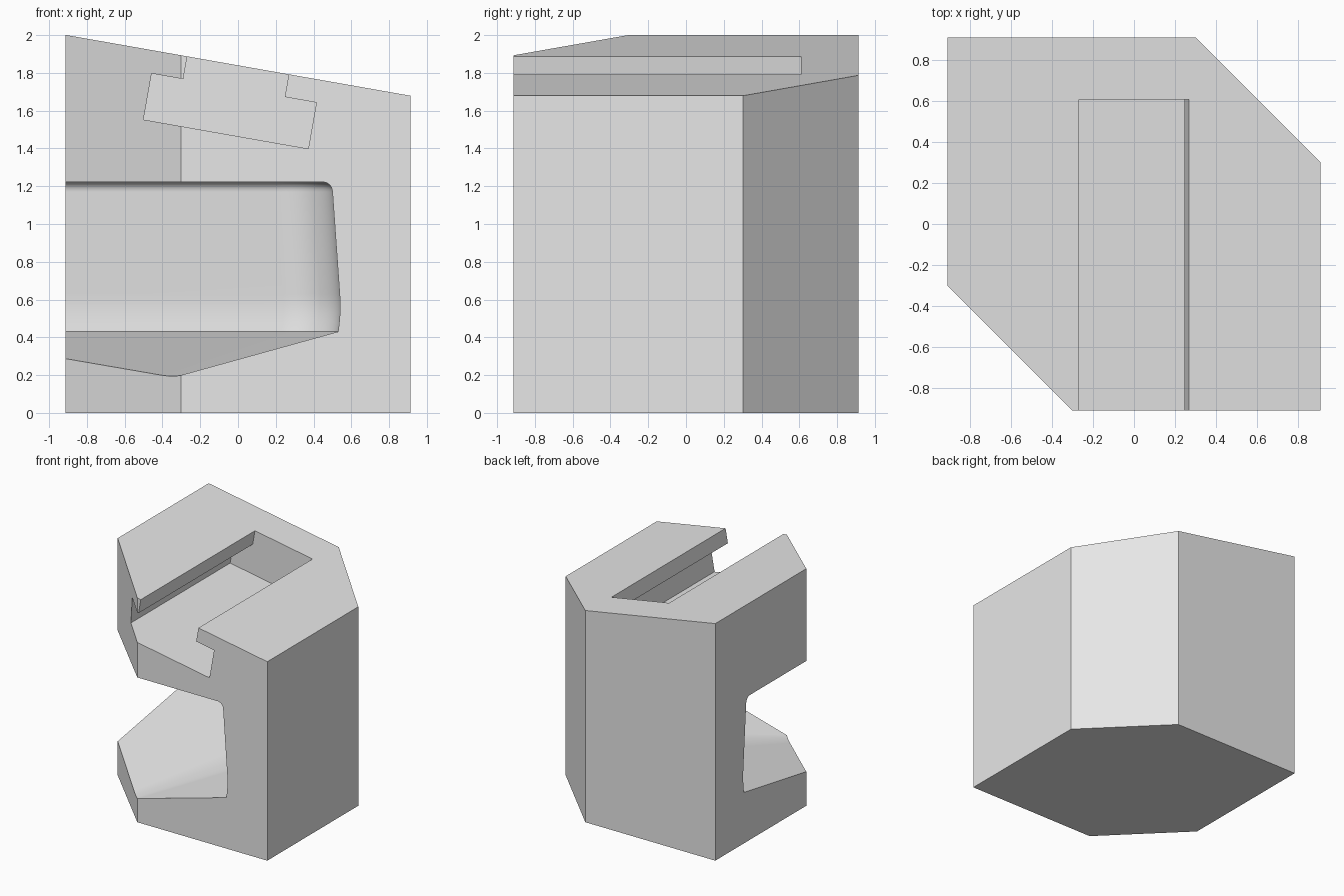
import bpy, bmesh, math

cube = bpy.data.objects.get("Cube")
if cube:
    bpy.data.objects.remove(cube, do_unlink=True)

grey = bpy.data.materials.new("plain_grey")
grey.use_nodes = True
grey.diffuse_color = (0.8, 0.8, 0.8, 1)
grey.node_tree.nodes["Principled BSDF"].inputs["Base Color"].default_value = (0.8, 0.8, 0.8, 1)

HALF, CHAMFER = 0.912, 0.302
TILT = math.radians(10)


def loft(name, loops):
    """Closed solid through a stack of equal-length loops."""
    bm = bmesh.new()
    rings = [[bm.verts.new(p) for p in loop] for loop in loops]
    for a, b in zip(rings, rings[1:]):
        for i in range(len(a)):
            j = (i + 1) % len(a)
            bm.faces.new((a[i], a[j], b[j], b[i]))
    bm.faces.new(rings[0][::-1])
    bm.faces.new(rings[-1])
    bmesh.ops.recalc_face_normals(bm, faces=bm.faces)
    mesh = bpy.data.meshes.new(name)
    bm.to_mesh(mesh)
    bm.free()
    mesh.materials.append(grey)
    obj = bpy.data.objects.new(name, mesh)
    bpy.context.collection.objects.link(obj)
    return obj


def cut(target, cutter):
    """Subtract the cutter, then discard it."""
    mod = target.modifiers.new("cut", "BOOLEAN")
    mod.operation, mod.solver, mod.object = "DIFFERENCE", "EXACT", cutter
    bpy.context.view_layer.objects.active = target
    bpy.ops.object.modifier_apply(modifier=mod.name)
    bpy.data.objects.remove(cutter, do_unlink=True)


# Block with two chamfered corners and a sloping top
H, C = HALF, CHAMFER
plan = [(-H, H), (-H, -C), (-C, -H), (H, -H), (H, C), (C, H)]
block = loft("block", [[(x, y, 0) for x, y in plan],
                       [(x, y, 1.84 - x * math.tan(TILT)) for x, y in plan]])

# T-shaped slot, square to the sloping top and closed at the back
half_profile = [(0.273, 0.2), (0.273, -0.122), (0.443, -0.122), (0.443, -0.37)]
profile = half_profile + [(-u, v) for u, v in reversed(half_profile)]
slot = [(u * math.cos(TILT) + v * math.sin(TILT),
         1.84 - u * math.sin(TILT) + v * math.cos(TILT)) for u, v in profile]
cut(block, loft("slot_cutter", [[(x, y, z) for x, z in slot] for y in (-1.5, 0.61)]))


# Corner recess: horizontal sections with a rounded inner corner
def section(z, wall_x, wall_y, radius, steps=16):
    arc = []
    for i in range(steps + 1):
        a = math.pi / 2 * i / steps
        arc.append((wall_x - radius + radius * math.cos(a),
                    wall_y - radius + radius * math.sin(a), z))
    return [(-2, -2, z), (wall_x, -2, z)] + arc + [(-2, wall_y, z)]


# Floor falls towards the open corner at two different slopes
floor_z, low_z, wall = 0.43, 0.1, 0.53
drop = floor_z - low_z
sections = [section(low_z, wall - drop / 0.277, wall - drop / 0.172, 0.02)]
# Leaning wall with a curved foot
for z, w in ((floor_z, wall), (0.48, 0.536), (0.53, 0.54), (0.58, 0.541), (0.63, 0.538)):
    sections.append(section(z, w, w, 0.3))
# Small fillet under the roof
for i in range(7):
    a = math.pi / 2 * i / 6
    w = 0.45 + 0.05 * math.cos(a)
    sections.append(section(1.17 + 0.052 * math.sin(a), w, w, w - 0.2))
cut(block, loft("recess_cutter", sections))

# Smooth the curves, keep the edges crisp
bpy.ops.object.select_all(action="DESELECT")
block.select_set(True)
bpy.context.view_layer.objects.active = block
bpy.ops.object.shade_smooth_by_angle(angle=math.radians(30))
weighted = block.modifiers.new("weighted_normals", "WEIGHTED_NORMAL")
weighted.keep_sharp = True
